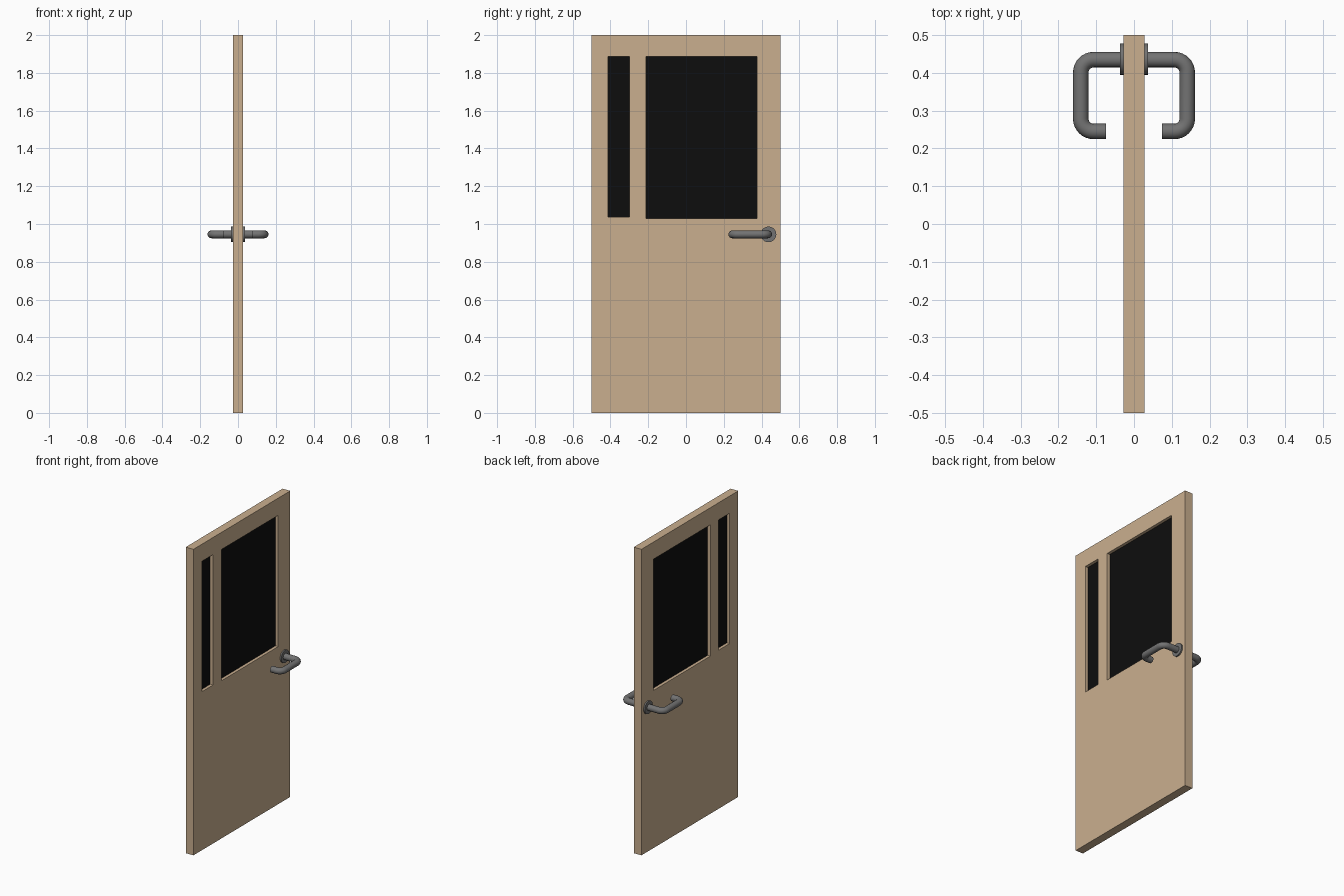
import bpy, math
from mathutils import Vector

if "Cube" in bpy.data.objects:
    bpy.data.objects.remove(bpy.data.objects["Cube"])


def material(name, rgb):
    m = bpy.data.materials.new(name)
    m.diffuse_color = (*rgb, 1)
    m.use_nodes = True
    m.node_tree.nodes["Principled BSDF"].inputs["Base Color"].default_value = m.diffuse_color
    return m


WOOD = material("light_wood", (0.59, 0.43, 0.275))
GLASS = material("dark_glass", (0.004, 0.004, 0.004))
METAL = material("grey_metal", (0.17, 0.17, 0.17))

T = 0.0275                      # half thickness of the door
WINDOWS = {"narrow": (-0.412, -0.298, 1.036, 1.888),
           "wide": (-0.212, 0.375, 1.03, 1.888)}


def box(name, half_x, y0, y1, z0, z1, mat):
    bpy.ops.mesh.primitive_cube_add(size=1, location=(0, (y0 + y1) / 2, (z0 + z1) / 2))
    ob = bpy.context.object
    ob.name = name
    ob.scale = (half_x * 2, y1 - y0, z1 - z0)
    bpy.ops.object.transform_apply(location=True, rotation=False, scale=True)
    ob.data.materials.append(mat)
    return ob


# door slab with two window openings, each holding a recessed pane
door = box("door_panel", T, -0.5, 0.5, 0, 2, WOOD)
for label, (y0, y1, z0, z1) in WINDOWS.items():
    cutter = box(label + "_cutter", 0.1, y0, y1, z0, z1, WOOD)
    mod = door.modifiers.new("opening", 'BOOLEAN')
    mod.operation = 'DIFFERENCE'
    mod.solver = 'EXACT'
    mod.object = cutter
    bpy.context.view_layer.objects.active = door
    bpy.ops.object.modifier_apply(modifier=mod.name)
    bpy.data.objects.remove(cutter)
    box(label + "_window_pane", 0.008, y0, y1, z0, z1, GLASS)

# lever handles: bent tube with rounded corners and a round plate, on both faces
Z, Y_IN, Y_OUT, X_ARM, BEND, TUBE = 0.945, 0.435, 0.245, 0.141, 0.034, 0.0205


def handle_path(side):
    pts = [(T - 0.002, Y_IN)]
    for cy, start in ((Y_IN - BEND, 90), (Y_OUT + BEND, 0)):
        for i in range(9):
            a = math.radians(start - 90 * i / 8)
            pts.append((X_ARM - BEND + BEND * math.cos(a), cy + BEND * math.sin(a)))
    pts.append((0.074, Y_OUT))
    return [Vector((side * x, y, Z)) for x, y in pts]


for label, side in (("right", 1), ("left", -1)):
    path = handle_path(side)
    curve = bpy.data.curves.new(label + "_handle", 'CURVE')
    curve.dimensions = '3D'
    curve.bevel_depth = TUBE
    curve.bevel_resolution = 6
    curve.use_fill_caps = True
    spline = curve.splines.new('POLY')
    spline.points.add(len(path) - 1)
    for p, co in zip(spline.points, path):
        p.co = (*co, 1)
    ob = bpy.data.objects.new(label + "_handle", curve)
    bpy.context.collection.objects.link(ob)
    curve.materials.append(METAL)
    bpy.ops.object.select_all(action='DESELECT')
    ob.select_set(True)
    bpy.context.view_layer.objects.active = ob
    bpy.ops.object.convert(target='MESH')
    bpy.ops.object.shade_smooth_by_angle(angle=math.radians(40))

    # round plate behind the handle
    bpy.ops.mesh.primitive_cylinder_add(vertices=32, radius=0.0415, depth=0.01,
                                        location=(side * (T + 0.004), 0.4365, Z),
                                        rotation=(0, math.pi / 2, 0))
    plate = bpy.context.object
    plate.name = label + "_handle_plate"
    plate.data.materials.append(METAL)
    bpy.ops.object.shade_smooth_by_angle(angle=math.radians(40))
